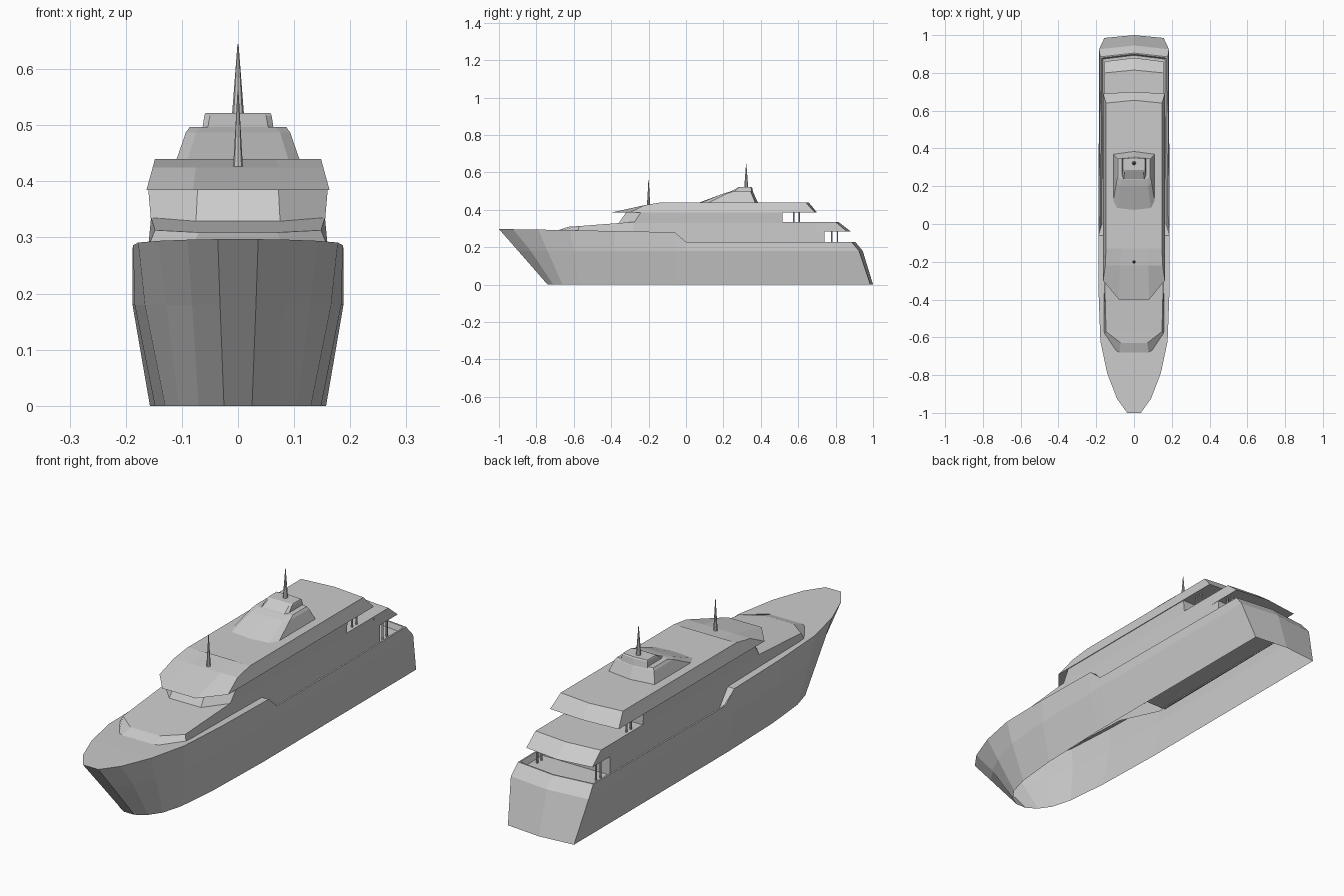
import bpy, bmesh
from math import radians
from mathutils import Matrix

if "Cube" in bpy.data.objects:
    bpy.data.objects.remove(bpy.data.objects["Cube"])


def finish(name, bm):
    mesh = bpy.data.meshes.new(name)
    bm.to_mesh(mesh)
    bm.free()
    obj = bpy.data.objects.new(name, mesh)
    bpy.context.collection.objects.link(obj)
    return obj


def loft(name, rings, cap_top=True, cap_bottom=False):
    """Bridge half outlines (front centre to aft centre), then mirror across x."""
    flat = lambda ring: [(0, y, z) for x, y, z in ring]
    if cap_top:
        rings = rings + [flat(rings[-1])]
    if cap_bottom:
        rings = [flat(rings[0])] + rings
    bm = bmesh.new()
    grid = [[bm.verts.new(p) for p in ring] for ring in rings]
    for a, b in zip(grid, grid[1:]):
        for i in range(len(a) - 1):
            bm.faces.new((a[i], a[i + 1], b[i + 1], b[i]))
    bmesh.ops.remove_doubles(bm, verts=bm.verts, dist=1e-5)
    bmesh.ops.dissolve_degenerate(bm, edges=bm.edges, dist=1e-5)
    bmesh.ops.mirror(bm, geom=bm.verts[:] + bm.edges[:] + bm.faces[:],
                     axis='X', merge_dist=1e-5)
    bmesh.ops.remove_doubles(bm, verts=bm.verts, dist=1e-5)
    bmesh.ops.recalc_face_normals(bm, faces=bm.faces)
    return finish(name, bm)


def level(z, pts):
    return [(x, y, z) for x, y in pts]


def cone(name, x, y, z0, z1, r0, r1, sides=8):
    bm = bmesh.new()
    bmesh.ops.create_cone(bm, cap_ends=True, segments=sides, radius1=r0, radius2=r1,
                          depth=z1 - z0, matrix=Matrix.Translation((x, y, (z0 + z1) / 2)))
    return finish(name, bm)


# Hull, open underneath: bottom y, half width; knuckle y, half width, z; rim y, half width, z
stations = [
    (-.74, 0, -.897, 0, .18, -1, 0, .297),
    (-.74, .025, -.897, .032, .18, -1, .036, .297),
    (-.71, .07, -.83, .082, .18, -.925, .09, .296),
    (-.66, .105, -.74, .128, .18, -.79, .142, .294),
    (-.57, .13, -.60, .166, .18, -.62, .178, .291),
    (-.38, .148, -.38, .184, .18, -.38, .187, .286),
    (-.06, .157, -.06, .188, .18, -.06, .188, .28),
    (0, .157, 0, .188, .18, 0, .186, .228),
    (.985, .157, .925, .185, .18, .885, .179, .228),
    (1, 0, .945, 0, .18, .905, 0, .228),
]
bottom, knuckle, rim, inner, deck = [], [], [], [], []
for yb, wb, ym, wm, zm, yt, wt, zt in stations:
    aft = zt < .25
    inset = .006 if yt > .5 else 0
    bottom.append((wb, yb, 0))
    knuckle.append((wm, ym, zm))
    rim.append((wt, yt, zt))
    inner.append((max(wt - .007, 0) if aft else wt, yt - inset, zt))
    deck.append((max(wt - .016, 0) if aft else wt, yt - 2 * inset, .205 if aft else zt))
loft("hull", [bottom, knuckle, rim, inner, deck])

# Lower house with its sloping foredeck trunk
loft("lower_house", [
    [(0, -.70, .285), (.08, -.70, .285), (.16, -.58, .283), (.157, -.28, .27),
     (.157, -.02, .2), (.157, .74, .2), (0, .74, .2)],
    [(0, -.63, .309), (.07, -.63, .309), (.148, -.57, .313), (.155, -.28, .335),
     (.155, -.02, .335), (.155, .74, .335), (0, .74, .335)],
])

# Lower aft overhang
loft("lower_overhang", [
    level(.285, [(0, .70), (.157, .70), (.157, .86), (0, .88)]),
    level(.335, [(0, .70), (.155, .70), (.155, .80), (0, .815)]),
], cap_bottom=True)

# Upper house with raked windshield
loft("upper_house", [
    level(.328, [(0, -.36), (.075, -.36), (.155, -.28), (.155, .515), (0, .515)]),
    level(.387, [(0, -.32), (.072, -.32), (.16, -.24), (.16, .515), (0, .515)]),
])

# Upper roof, sloping at the front and cut back at the stern
loft("upper_roof", [
    level(.385, [(0, -.40), (.08, -.40), (.163, -.30), (.163, .69), (0, .70)]),
    level(.425, [(0, -.22), (.075, -.22), (.152, -.22), (.152, .653), (0, .668)]),
    level(.44, [(0, -.08), (.065, -.08), (.148, -.13), (.148, .64), (0, .655)]),
], cap_bottom=True)

# Two tiers on the roof
loft("sky_lounge", [
    level(.438, [(0, .07), (.09, .08), (.11, .12), (.11, .37), (0, .385)]),
    level(.487, [(0, .20), (.075, .20), (.093, .22), (.093, .35), (0, .362)]),
    level(.497, [(0, .235), (.065, .235), (.086, .25), (.086, .345), (0, .355)]),
])
loft("mast_base", [
    level(.49, [(0, .225), (.055, .225), (.064, .25), (.064, .352), (0, .36)]),
    level(.517, [(0, .275), (.05, .275), (.06, .28), (.06, .348), (0, .354)]),
    level(.522, [(0, .285), (.045, .285), (.058, .29), (.058, .345), (0, .35)]),
])

# Tapered masts
cone("main_mast", 0, .322, .515, .645, .011, .001)
cone("fore_mast", 0, -.2, .42, .56, .009, .001)

# Slim posts under both overhangs
for side in (-1, 1):
    for y in (.575, .605):
        cone("upper_post", side * .14, y, .33, .39, .004, .004, 6)
    for y in (.78, .81):
        cone("lower_post", side * .14, y, .2, .29, .004, .004, 6)
